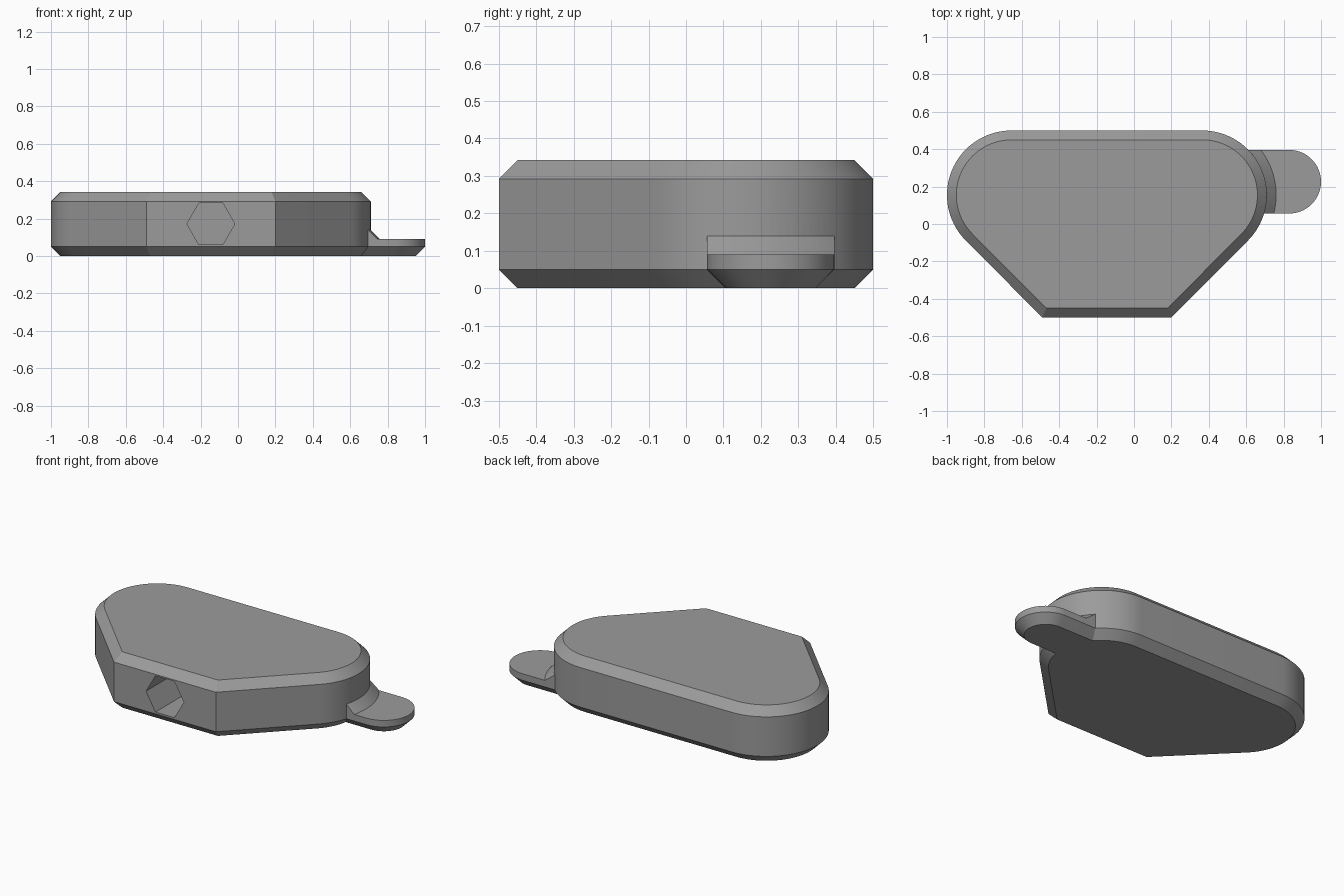
import bpy, bmesh, math
from mathutils import Vector

if "Cube" in bpy.data.objects:
    bpy.data.objects.remove(bpy.data.objects["Cube"])

grey = bpy.data.materials.new("grey plastic")
grey.diffuse_color = (0.33, 0.33, 0.33, 1)
grey.use_nodes = True
grey.node_tree.nodes["Principled BSDF"].inputs["Base Color"].default_value = grey.diffuse_color


def arc(cx, cy, r, a0, a1, n):
    return [Vector((cx + r * math.cos(math.radians(a0 + (a1 - a0) * i / n)),
                    cy + r * math.sin(math.radians(a0 + (a1 - a0) * i / n))))
            for i in range(n + 1)]


def inset(pts, d):
    """Mitred inward offset of a counter-clockwise outline."""
    out = []
    for i, p in enumerate(pts):
        a = (p - pts[i - 1]).normalized()
        b = (pts[(i + 1) % len(pts)] - p).normalized()
        na, nb = Vector((-a.y, a.x)), Vector((-b.y, b.x))
        out.append(p + (na + nb) * d / (1 + na.dot(nb)))
    return out


def loft(name, rings):
    """Closed solid through rings of 3D points."""
    bm = bmesh.new()
    loops = [[bm.verts.new(p) for p in ring] for ring in rings]
    n = len(loops[0])
    for lo, hi in zip(loops, loops[1:]):
        for i in range(n):
            j = (i + 1) % n
            bm.faces.new((lo[i], lo[j], hi[j], hi[i]))
    bm.faces.new(loops[0][::-1])
    bm.faces.new(loops[-1])
    bmesh.ops.recalc_face_normals(bm, faces=bm.faces)
    mesh = bpy.data.meshes.new(name)
    bm.to_mesh(mesh)
    bm.free()
    mesh.materials.append(grey)
    ob = bpy.data.objects.new(name, mesh)
    bpy.context.collection.objects.link(ob)
    return ob


def at_z(pts, z):
    return [(p.x, p.y, z) for p in pts]


def combine(target, other, operation):
    mod = target.modifiers.new(operation.lower(), 'BOOLEAN')
    mod.operation, mod.object, mod.solver = operation, other, 'EXACT'
    bpy.context.view_layer.objects.active = target
    bpy.ops.object.modifier_apply(modifier=mod.name)
    bpy.data.objects.remove(other)


# Main body: rounded back corners, tapering to a narrow front, chamfered rims
MID, CX, CY, R, C = -0.145, 0.365, 0.155, 0.345, 0.05
outline = ([Vector((0.2, -0.5))] + arc(CX, CY, R, -45, 90, 36)
           + arc(2 * MID - CX, CY, R, 90, 225, 36) + [Vector((-0.49, -0.5))])
small = inset(outline, C)
body = loft("body", [at_z(small, 0), at_z(outline, C),
                     at_z(outline, 0.292), at_z(small, 0.342)])

# Thumb tab on the right, chamfered underneath
TY, TR = 0.226, 0.17
tab_line = ([Vector((0.4, TY - TR))] + arc(1 - TR, TY, TR, -90, 90, 40)
            + [Vector((0.4, TY + TR))])
tab = loft("tab", [at_z(inset(tab_line, C), 0), at_z(tab_line, C),
                   at_z(tab_line, 0.09)])

# Sloped web following the curved body wall above the tab
rings = []
for i in range(17):
    y = TY - TR + 2 * TR * i / 16
    def wall(r):
        return CX + math.sqrt(r * r - (y - CY) ** 2)
    rings.append([(0.5, y, 0.09), (wall(R + C), y, 0.09),
                  (wall(R), y, 0.14), (0.5, y, 0.14)])
web = loft("web", rings)

# Hexagonal socket in the front
hexagon = [(MID + 0.128 * math.cos(k * math.pi / 3),
            0.172 + 0.128 * math.sin(k * math.pi / 3)) for k in range(6)]
socket = loft("socket_cutter", [[(x, y, z) for x, z in hexagon] for y in (-0.6, 0.25)])

combine(body, tab, 'UNION')
combine(body, web, 'UNION')
combine(body, socket, 'DIFFERENCE')

# Smooth curves, crisp chamfers
bpy.ops.object.select_all(action='DESELECT')
body.select_set(True)
bpy.context.view_layer.objects.active = body
bpy.ops.object.shade_smooth_by_angle(angle=math.radians(25))
